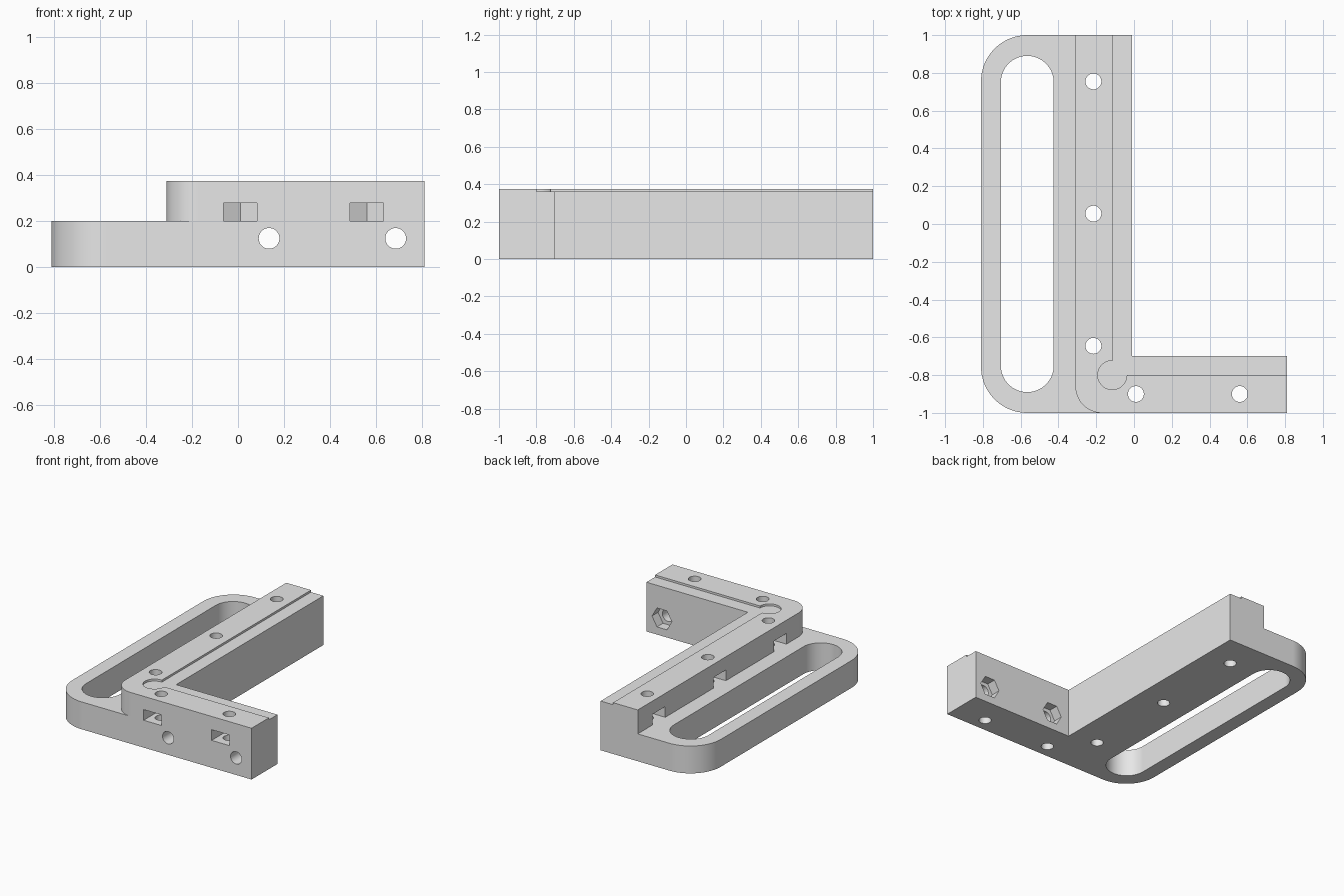
import bpy
import bmesh
from math import cos, sin, pi, radians

if "Cube" in bpy.data.objects:
    bpy.data.objects.remove(bpy.data.objects["Cube"], do_unlink=True)

grey = bpy.data.materials.new("plain grey")
grey.use_nodes = True
grey.diffuse_color = (0.8, 0.8, 0.8, 1)
grey.node_tree.nodes["Principled BSDF"].inputs["Base Color"].default_value = (0.8, 0.8, 0.8, 1)


def arc(cx, cy, r, start, end, steps):
    """Points along an arc, both ends included."""
    angles = [radians(start + (end - start) * i / steps) for i in range(steps + 1)]
    return [(cx + r * cos(a), cy + r * sin(a)) for a in angles]


def ring(cx, cy, r, sides=48):
    return arc(cx, cy, r, 0, 360, sides)[:-1]


def prism(name, outline, low, high, along_y=False):
    """Extrude an outline along z, or an x-z outline along y."""
    def place(u, v, w):
        return (u, w, v) if along_y else (u, v, w)
    bm = bmesh.new()
    bottom = [bm.verts.new(place(u, v, low)) for u, v in outline]
    top = [bm.verts.new(place(u, v, high)) for u, v in outline]
    bm.faces.new(bottom)
    bm.faces.new(top)
    for i in range(len(outline)):
        j = (i + 1) % len(outline)
        bm.faces.new((bottom[i], bottom[j], top[j], top[i]))
    bmesh.ops.recalc_face_normals(bm, faces=bm.faces)
    mesh = bpy.data.meshes.new(name)
    bm.to_mesh(mesh)
    bm.free()
    mesh.materials.append(grey)
    obj = bpy.data.objects.new(name, mesh)
    bpy.context.collection.objects.link(obj)
    return obj


# Main L-shaped body with two rounded corners
mid_x, mid_y = -0.565, 0.755
outline = arc(mid_x, mid_y, 0.245, 90, 180, 24) + arc(mid_x, -mid_y, 0.245, 180, 270, 24)
outline += [(0.81, -1), (0.81, -0.7), (-0.01, -0.7), (-0.01, 1)]
bracket = prism("corner_bracket", outline, 0, 0.375)
bpy.context.view_layer.objects.active = bracket
bracket.select_set(True)


def cut(outline, low, high, along_y=False):
    """Subtract a prism from the bracket."""
    cutter = prism("cutter", outline, low, high, along_y)
    cutter.hide_render = True
    mod = bracket.modifiers.new("cut", 'BOOLEAN')
    mod.operation = 'DIFFERENCE'
    mod.solver = 'EXACT'
    mod.object = cutter
    bpy.ops.object.modifier_apply(modifier=mod.name)
    mesh = cutter.data
    bpy.data.objects.remove(cutter, do_unlink=True)
    bpy.data.meshes.remove(mesh)


# Low shelf beside the raised wall, which keeps a rounded corner
cut([(-1, 1.1), (-1, -1.1), (-0.17, -1.1)]
    + arc(-0.17, -0.86, 0.14, 270, 180, 20) + [(-0.31, 1.1)], 0.2, 0.5)

# Long rounded slot through the shelf
cut(arc(mid_x, 0.75, 0.14, 0, 180, 32) + arc(mid_x, -0.75, 0.14, 180, 360, 32), -0.1, 0.3)

# Shallow step along the inner edges and round relief at their corner
cut([(-0.11, 1.1), (-0.11, -0.8), (1, -0.8), (1, 1.1)], 0.36, 0.5)
cut(ring(-0.115, -0.8, 0.077), 0.36, 0.5)

# Vertical screw holes, each with a nut slot open to the outer side
half, tip = 0.0725, 0.084
nut = [(-half, -0.15), (half, -0.15), (half, tip / 2), (0, tip), (-half, tip / 2)]
for y in (0.755, 0.055, -0.645):
    cut([(-0.215 + v, y + u) for u, v in nut], 0.2, 0.278)
    cut(ring(-0.215, y, 0.042), -0.1, 0.5)
for x in (0.01, 0.56):
    cut([(x + u, -0.9 + v) for u, v in nut], 0.2, 0.278)
    cut(ring(x, -0.9, 0.042), -0.1, 0.5)

# Horizontal screw holes with hexagonal pockets on the inner face
for x in (0.135, 0.685):
    cut(ring(x, 0.125, 0.045), -1.1, -0.6, along_y=True)
    cut(ring(x, 0.125, 0.08, 6), -0.77, -0.6, along_y=True)

# Smooth the curved walls while keeping flat faces flat
bpy.ops.object.shade_smooth_by_angle(angle=radians(30))
weighted = bracket.modifiers.new("even normals", 'WEIGHTED_NORMAL')
weighted.keep_sharp = True
